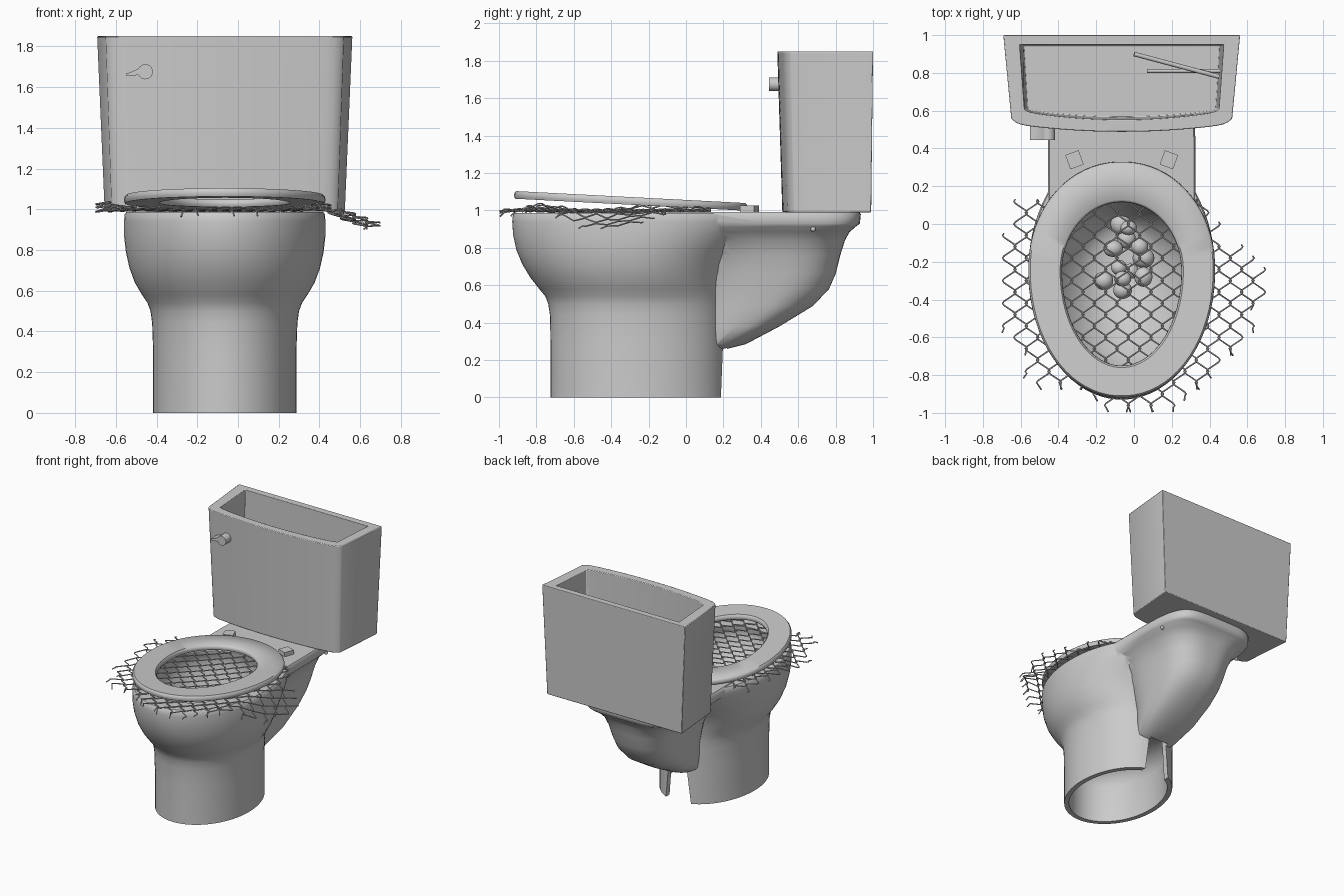
import bpy, bmesh, math, random
from mathutils import Vector

if "Cube" in bpy.data.objects:
    bpy.data.objects.remove(bpy.data.objects["Cube"])

random.seed(4)
CX = -0.065  # centre line of the fixture


def finish(ob, angle=40):
    bpy.ops.object.select_all(action='DESELECT')
    ob.select_set(True)
    bpy.context.view_layer.objects.active = ob
    bpy.ops.object.shade_smooth_by_angle(angle=math.radians(angle))
    return ob


def loft(name, rings, closed=False):
    """Skin a list of equal-length point rings; cap the ends or close the loop."""
    bm = bmesh.new()
    vs = [[bm.verts.new(p) for p in r] for r in rings]
    n = len(rings[0])
    pairs = list(zip(vs, vs[1:])) + ([(vs[-1], vs[0])] if closed else [])
    for a, b in pairs:
        for i in range(n):
            j = (i + 1) % n
            bm.faces.new((a[i], a[j], b[j], b[i]))
    if not closed:
        bm.faces.new(vs[0])
        bm.faces.new(vs[-1])
    bmesh.ops.recalc_face_normals(bm, faces=bm.faces)
    me = bpy.data.meshes.new(name)
    bm.to_mesh(me)
    bm.free()
    ob = bpy.data.objects.new(name, me)
    bpy.context.collection.objects.link(ob)
    return ob


def oval(z, hx, yf, yc, yb, e=2.0, n=72):
    """Egg-shaped ring: half width hx, front yf, widest at yc, back yb."""
    pts = []
    for i in range(n):
        a = math.tau * (i + 0.5) / n
        c, s = math.cos(a), math.sin(a)
        x = math.copysign(abs(c) ** (2 / e), c) * hx
        y = math.copysign(abs(s) ** (2 / e), s) * ((yb - yc) if s > 0 else (yc - yf))
        pts.append(Vector((CX + x, yc + y, z)))
    return pts


def combine(ob, other, op):
    m = ob.modifiers.new(op, 'BOOLEAN')
    m.operation, m.object, m.solver = op, other, 'EXACT'
    bpy.context.view_layer.objects.active = ob
    bpy.ops.object.modifier_apply(modifier=m.name)
    bpy.data.objects.remove(other)


# Bowl and pedestal
bowl = loft("bowl", [oval(*r) for r in [
    (0, .352, -.725, -.27, .21), (.3, .352, -.725, -.27, .21), (.44, .357, -.728, -.27, .21),
    (.50, .365, -.737, -.27, .21), (.54, .380, -.752, -.27, .21), (.58, .407, -.785, -.27, .21),
    (.64, .442, -.832, -.27, .215), (.71, .468, -.875, -.27, .24), (.79, .486, -.908, -.26, .29),
    (.87, .495, -.925, -.25, .37), (.94, .495, -.930, -.25, .43), (.975, .492, -.926, -.25, .44),
    (.987, .483, -.917, -.25, .44)]])

# Trapway: narrow neck at the pedestal, swelling up into the tank shelf
trap = loft("trapway", [oval(*r) for r in [
    (.255, .10, .06, .14, .20, 2.2), (.285, .15, .06, .19, .32, 2.2), (.38, .20, .06, .33, .50, 2.2),
    (.49, .225, .06, .44, .68, 2.3), (.58, .245, .05, .48, .765, 2.4), (.66, .26, .04, .50, .80, 2.5),
    (.76, .28, .0, .50, .825, 2.7), (.84, .31, -.1, .48, .85, 3), (.885, .345, -.2, .42, .875, 3.8),
    (.915, .378, -.28, .3, .91, 5), (.93, .388, -.3, .25, .93, 5), (.98, .39, -.3, .2, .935, 5),
    (.992, .382, -.3, .2, .927, 5)]])
combine(bowl, trap, 'UNION')

# Hollow of the bowl, hollow of the pedestal, slot at the back
combine(bowl, loft("bowl_hollow", [oval(*r) for r in [
    (.485, .06, -.24, -.16, -.08), (.495, .13, -.36, -.18, -.02), (.54, .20, -.46, -.2, .03),
    (.62, .27, -.57, -.22, .07), (.72, .335, -.68, -.24, .11), (.82, .38, -.75, -.25, .14),
    (.91, .40, -.79, -.25, .155), (.95, .385, -.79, -.25, .15), (.98, .37, -.78, -.25, .14),
    (1.1, .38, -.79, -.25, .145)]]), 'DIFFERENCE')
combine(bowl, loft("pedestal_hollow", [oval(*r) for r in [
    (-.1, .315, -.688, -.27, .17), (.3, .315, -.688, -.27, .17), (.39, .28, -.64, -.27, .13),
    (.435, .2, -.53, -.27, .03)]]), 'DIFFERENCE')
combine(bowl, loft("slot", [[(CX + sx * w, y, z) for sx, y in ((-1, 0), (1, 0), (1, .22), (-1, .22))]
                            for z, w in ((-.1, .12), (.36, .07))]), 'DIFFERENCE')
finish(bowl, 50)

# Seat ring, tilted up at the front
section = [(0, .014), (.03, .002), (.97, 0), (1, .014), (.99, .030), (.94, .041), (.06, .041), (.01, .030)]
inner, outer = oval(0, .316, -.75, -.25, .115), oval(0, .495, -.92, -.24, .33, 2.06)
rings = []
for t, dz in section:
    r = [a.lerp(b, t) for a, b in zip(inner, outer)]
    for p in r:
        p.z = .998 + dz + .052 * (.33 - p.y)
    rings.append(r)
finish(loft("seat", rings, closed=True), 50)

# Seat hinges and shelf bolts
for side, label in ((-1, "left"), (1, "right")):
    bpy.ops.mesh.primitive_cube_add(size=1, location=(CX + side * .25, .34, 1.003),
                                    rotation=(0, 0, -side * math.radians(20)))
    hinge = bpy.context.object
    hinge.name = label + "_hinge"
    hinge.scale = (.075, .08, .045)
    bpy.ops.mesh.primitive_uv_sphere_add(segments=12, ring_count=8, radius=.014,
                                         location=(CX + side * .36, .68, .90))
    bpy.context.object.name = label + "_bolt"
    finish(bpy.context.object)


# Open tank: wedge outline with a bowed front
def tank_ring(z, hb, hf, yb, yf, bow, rnd=.03):
    pts = [(CX - hb, yb, z), (CX + hb, yb, z)]
    for i in range(25):
        u = math.cos(math.pi * i / 24)
        pts.append((CX + u * hf, yf - bow * (1 - u * u) + rnd * abs(u) ** 24, z))
    return pts


tank = loft("tank", [tank_ring(.99, .59, .555, .99, .55, .035), tank_ring(1.85, .627, .585, 1, .53, .042),
                     tank_ring(1.85, .54, .515, .95, .595, .042, .01),
                     tank_ring(1.05, .52, .50, .945, .60, .035, .01)])
bev = tank.modifiers.new("soft_edges", 'BEVEL')
bev.width, bev.segments, bev.limit_method, bev.angle_limit = .007, 2, 'ANGLE', math.radians(50)
finish(tank)

# Flush lever: round boss with a tapering tail
prof = [(-.455 + .037 * math.cos(a), 1.675 + .037 * math.sin(a))
        for a in [math.radians(-155 + 310 * i / 20) for i in range(21)]]
prof += [(-.535, 1.670), (-.55, 1.667), (-.55, 1.656), (-.535, 1.654)]
finish(loft("flush_lever", [[(x, y, z) for x, z in prof] for y in (.445, .54)]))


# Wires and rods as bevelled curves turned to mesh
def wires(name, paths, radius, res):
    cu = bpy.data.curves.new(name, 'CURVE')
    cu.dimensions = '3D'
    cu.bevel_depth, cu.bevel_resolution, cu.use_fill_caps = radius, res, True
    for path in paths:
        sp = cu.splines.new('POLY')
        sp.points.add(len(path) - 1)
        for q, p in zip(sp.points, path):
            q.co = (*p, 1)
    ob = bpy.data.objects.new(name, cu)
    bpy.context.collection.objects.link(ob)
    bpy.ops.object.select_all(action='DESELECT')
    ob.select_set(True)
    bpy.context.view_layer.objects.active = ob
    bpy.ops.object.convert(target='MESH')
    return finish(bpy.context.object, 50)


wires("float_arm", [[(0, .90, 1.42), (.45, .78, 1.36)]], .012, 3)
wires("trip_rod", [[(.07, .81, 1.34), (.46, .81, 1.34)]], .010, 3)

# Wire netting trapped between rim and seat: (x, front end, back end) of the ragged sheet
EDGE = [(-.70, -.50, -.38), (-.65, -.60, .05), (-.61, -.70, .17), (-.5, -.86, .17), (-.2, -.90, .17),
        (-.13, -.99, .17), (.16, -.99, .17), (.3, -.88, .17), (.40, -.86, .17), (.43, -.76, -.05),
        (.55, -.66, -.08), (.63, -.52, -.16), (.70, -.42, -.24)]


def extent(x):
    for (xa, fa, ba), (xb, fb, bb) in zip(EDGE, EDGE[1:]):
        if xa <= x <= xb:
            t = (x - xa) / (xb - xa)
            return fa + (fb - fa) * t, ba + (bb - ba) * t


def net_height(x, y):
    r2 = ((x - CX) / .5) ** 2 + ((y + .3) / .63) ** 2
    z = 1.003 - .015 * max(0, 1 - r2)
    z -= .36 * max(0, x - .41)
    if r2 > 1:
        z += min(.3, r2 - 1) * (.03 + .07 * math.sin(9 * y + 5 * x))
    return z


P = .06
net = []
for i in range(-11, 12):
    x0 = i * P - .03
    front, back = extent(x0 + P / 2)
    path = []
    for k in range(math.ceil(front / P), math.floor(back / P) + 1):
        right = (k + i) % 2
        # rounded bend that hooks past the neighbouring wire
        for dy, dx in ((-.011, -.002), (0, .006), (.011, -.002)):
            x = x0 + (P + dx if right else -dx)
            y = k * P + dy
            path.append((x, y, net_height(x, y) + (.005 if right else -.005)))
    if len(path) > 3:
        # loose curled wire end
        x, y, z = path[0]
        d = random.uniform(-.02, .02)
        path.insert(0, (x + d, max(-.995, y - .025), z - random.uniform(0, .035)))
        net.append(path)
wires("wire_net", net, .0042, 1)

# Pile of rounded lumps in the bottom of the bowl
LUMPS = [(-.07, .0, .055), (-.03, -.02, .045), (-.11, -.13, .052), (-.04, -.08, .05), (.05, -.18, .058),
         (.03, -.12, .045), (-.16, -.30, .05), (-.06, -.35, .05), (.05, -.28, .048), (-.02, -.25, .045),
         (-.08, -.23, .042), (-.06, -.29, .045)]
for i, (x, y, r) in enumerate(LUMPS):
    bpy.ops.mesh.primitive_uv_sphere_add(segments=20, ring_count=12, radius=r,
                                         location=(x, y, .53 + .03 * (i % 3)))
    lump = bpy.context.object
    lump.name = "lump_%02d" % (i + 1)
    lump.scale = (1, random.uniform(.85, 1.1), .9)
    finish(lump)
